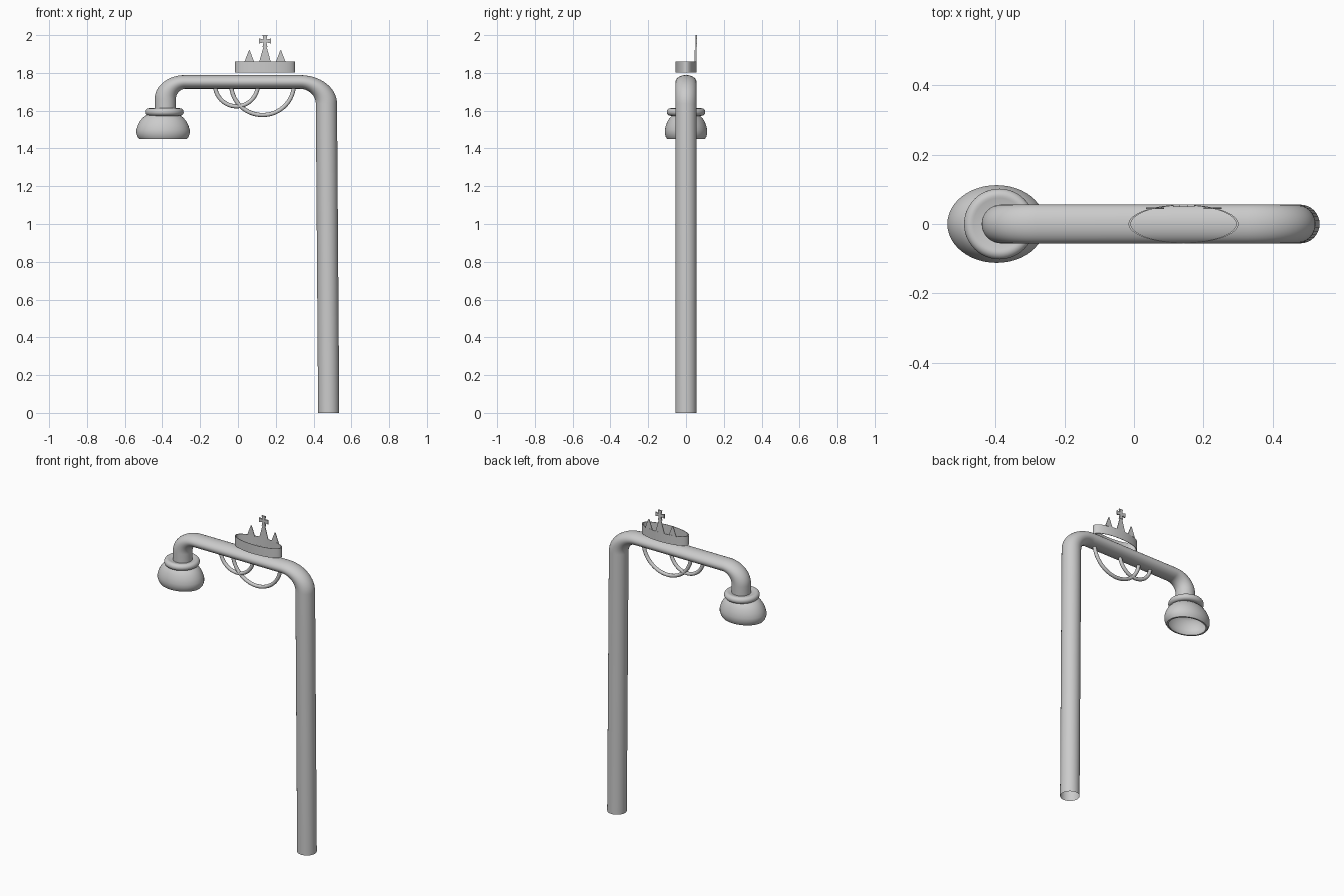
import bpy, bmesh
from math import sin, cos, pi, radians
from mathutils import Vector

if "Cube" in bpy.data.objects:
    bpy.data.objects.remove(bpy.data.objects["Cube"])


def finish(name, bm, smooth=True):
    bmesh.ops.recalc_face_normals(bm, faces=bm.faces)
    me = bpy.data.meshes.new(name)
    bm.to_mesh(me)
    bm.free()
    ob = bpy.data.objects.new(name, me)
    bpy.context.collection.objects.link(ob)
    if smooth:
        bpy.ops.object.select_all(action='DESELECT')
        ob.select_set(True)
        bpy.context.view_layer.objects.active = ob
        bpy.ops.object.shade_smooth_by_angle(angle=radians(40))
    return ob


def bridge(bm, rings, closed=False):
    n = len(rings[0])
    pairs = list(zip(rings, rings[1:])) + ([(rings[-1], rings[0])] if closed else [])
    for a, b in pairs:
        for i in range(n):
            j = (i + 1) % n
            bm.faces.new((a[i], a[j], b[j], b[i]))


def sweep(name, pts, r, squash=1.0, sides=32):
    """Open round tube along an XZ path; squash flattens it in z."""
    bm = bmesh.new()
    rings = []
    for k, (x, z) in enumerate(pts):
        a, b = pts[max(k - 1, 0)], pts[min(k + 1, len(pts) - 1)]
        t = Vector((b[0] - a[0], (b[1] - a[1]) / squash)).normalized()
        if k == 0:
            t = Vector((0, 1))
        ring = []
        for i in range(sides):
            c, s = r * cos(2 * pi * i / sides), r * sin(2 * pi * i / sides)
            ring.append(bm.verts.new((x - t.y * c, s, z + t.x * c * squash)))
        rings.append(ring)
    bridge(bm, rings)
    return finish(name, bm)


def lathe(name, profile, cx, sy=1.0, closed=False, sides=48):
    """Revolve (radius, z) points about a vertical axis, scaled by sy in y."""
    bm = bmesh.new()
    rings = [[bm.verts.new((cx + r * cos(2 * pi * i / sides),
                            sy * r * sin(2 * pi * i / sides), z))
              for i in range(sides)] for r, z in profile]
    bridge(bm, rings, closed)
    if not closed:
        for ring in (rings[0], rings[-1]):
            bm.faces.new(ring)
    return finish(name, bm)


def plate(name, outline, y, t):
    """Flat upright plate from an XZ outline."""
    bm = bmesh.new()
    f = bm.faces.new([bm.verts.new((x, y - t / 2, z)) for x, z in outline])
    ext = bmesh.ops.extrude_face_region(bm, geom=[f])
    bmesh.ops.translate(bm, vec=(0, t, 0),
                        verts=[v for v in ext['geom'] if isinstance(v, bmesh.types.BMVert)])
    return finish(name, bm, False)


def arc(cx, cz, rx, rz, a0, a1, n=14):
    return [(cx + rx * cos(radians(a0 + (a1 - a0) * i / n)),
             cz + rz * sin(radians(a0 + (a1 - a0) * i / n))) for i in range(n + 1)]


# Post and overhead arm: one bent pipe, flattened along the arm
path = [(0.48, 0)] + arc(0.328, 1.637, 0.14, 0.115, 0, 90) \
    + arc(-0.28, 1.662, 0.104, 0.09, 90, 180) + [(-0.384, 1.59)]
sweep("post_and_arm", path, 0.056, 0.65)

# Curled braces under the arm
sweep("large_brace", arc(0.13, 1.74, 0.166, 0.163, 180, 360, 32), 0.011, 1, 12)
sweep("small_brace", arc(-0.008, 1.74, 0.114, 0.117, 180, 360, 32), 0.011, 1, 12)

# Lamp collar and hollow shade
lathe("lamp_collar", [(0.05, 1.606)] + arc(0.082, 1.593, 0.02, 0.02, 110, -90, 12)
      + [(0.05, 1.573)], -0.389)
lathe("lamp_shade", [(0.07, 1.582), (0.09, 1.576), (0.108, 1.563), (0.123, 1.545),
                     (0.135, 1.522), (0.142, 1.498), (0.142, 1.48), (0.136, 1.462),
                     (0.127, 1.45), (0.116, 1.45), (0.124, 1.465), (0.131, 1.482),
                     (0.131, 1.498), (0.125, 1.52), (0.113, 1.542), (0.098, 1.556),
                     (0.07, 1.566)], -0.397, 0.79)

# Crown band: thin oval ring
CX = 0.143
lathe("crown_band", [(0.159, 1.803), (0.159, 1.861), (0.152, 1.861), (0.152, 1.803)],
      CX, 0.35, closed=True)

# Crown spikes along the back rim
for name, dx, w, top, y in (("left_spike", -0.083, 0.026, 1.92, 0.046),
                            ("right_spike", 0.083, 0.026, 1.92, 0.046),
                            ("centre_spike", 0, 0.031, 1.96, 0.053)):
    x = CX + dx
    plate(name, [(x - w, 1.858), (x + w, 1.858), (x + 0.002, top), (x - 0.002, top)], y, 0.004)

# Flared cross on the centre spike
outline = []
for k in range(4):
    c, s = cos(k * pi / 2), sin(k * pi / 2)
    for u, v in ((0.008, -0.008), (0.031, -0.013), (0.031, 0.013)):
        outline.append((CX + u * c - v * s, 1.969 + u * s + v * c))
plate("crown_cross", outline, 0.053, 0.008)
